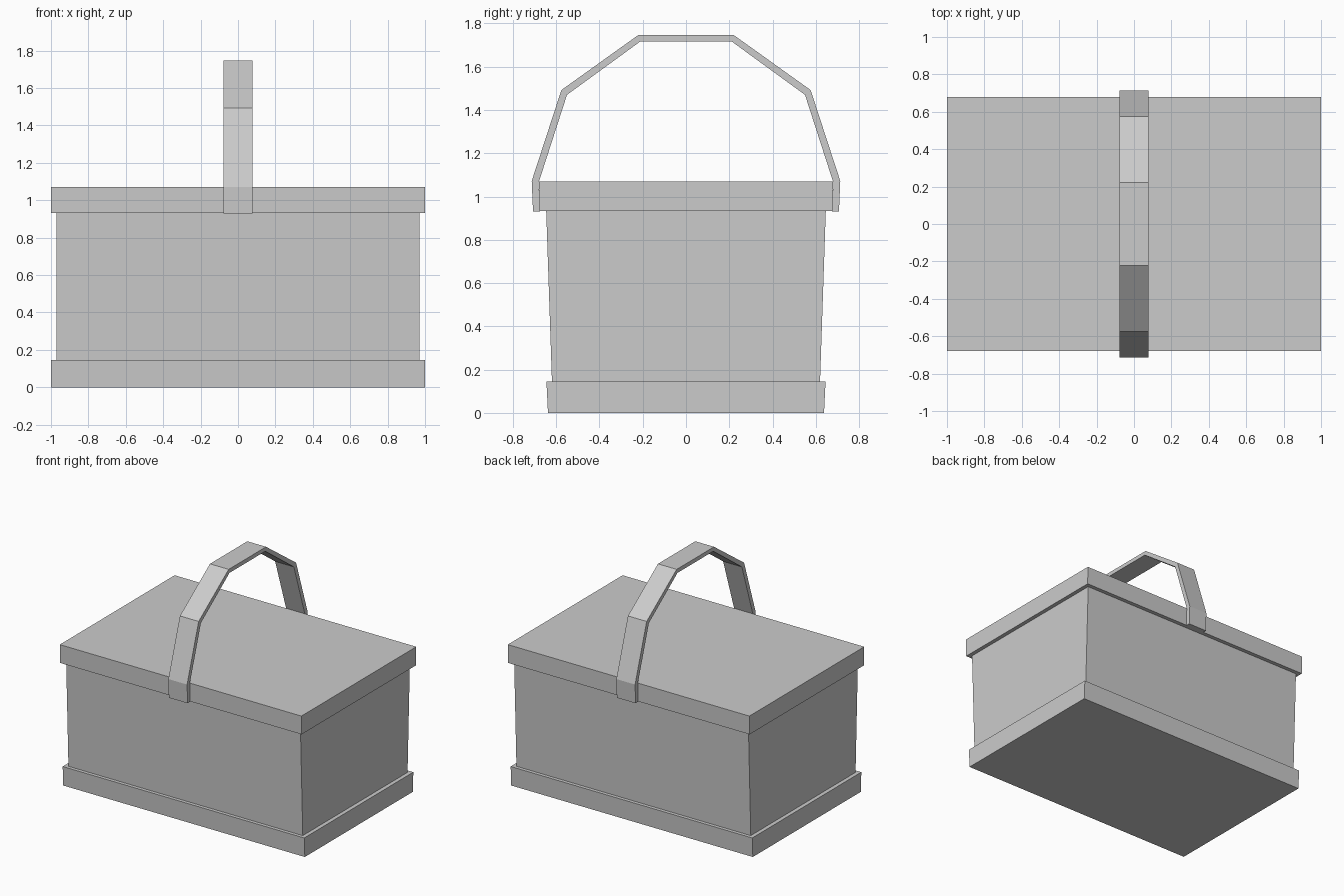
import bpy
import bmesh

default_cube = bpy.data.objects.get("Cube")
if default_cube:
    bpy.data.objects.remove(default_cube, do_unlink=True)

grey = bpy.data.materials.new("plain_grey")
grey.use_nodes = True
colour = (0.6, 0.6, 0.6, 1.0)
grey.diffuse_color = colour
grey.node_tree.nodes["Principled BSDF"].inputs["Base Color"].default_value = colour


def finish(name, bm):
    bmesh.ops.recalc_face_normals(bm, faces=bm.faces)
    mesh = bpy.data.meshes.new(name)
    bm.to_mesh(mesh)
    bm.free()
    mesh.materials.append(grey)
    obj = bpy.data.objects.new(name, mesh)
    bpy.context.collection.objects.link(obj)
    return obj


def tapered_box(name, half_x, y_low, y_high, z_low, z_high):
    """Box whose depth changes from bottom to top."""
    bm = bmesh.new()
    bmesh.ops.create_cube(bm, size=2)
    for v in bm.verts:
        top = v.co.z > 0
        v.co.x *= half_x
        v.co.y *= y_high if top else y_low
        v.co.z = z_high if top else z_low
    return finish(name, bm)


# Basket body with its base rim and lid
tapered_box("base_rim", 1.0, 0.638, 0.645, 0.0, 0.145)
tapered_box("basket_body", 0.97, 0.618, 0.647, 0.1, 0.96)
tapered_box("lid", 1.0, 0.676, 0.679, 0.932, 1.07)

# Faceted carrying handle: half outlines, mirrored front to back
outer = [(0.707, 0.93), (0.713, 1.072), (0.576, 1.492), (0.221, 1.746)]
inner = [(0.674, 0.93), (0.68, 1.068), (0.55, 1.47), (0.212, 1.716)]
half_width = 0.0775


def mirrored(points):
    return points + [(-y, z) for y, z in reversed(points)]


bm = bmesh.new()
rings = []
for (oy, oz), (iy, iz) in zip(mirrored(outer), mirrored(inner)):
    corners = [(-half_width, oy, oz), (half_width, oy, oz),
               (half_width, iy, iz), (-half_width, iy, iz)]
    rings.append([bm.verts.new(c) for c in corners])
for a, b in zip(rings, rings[1:]):
    for i in range(4):
        j = (i + 1) % 4
        bm.faces.new((a[i], a[j], b[j], b[i]))
bm.faces.new(rings[0])
bm.faces.new(rings[-1])
finish("carrying_handle", bm)
